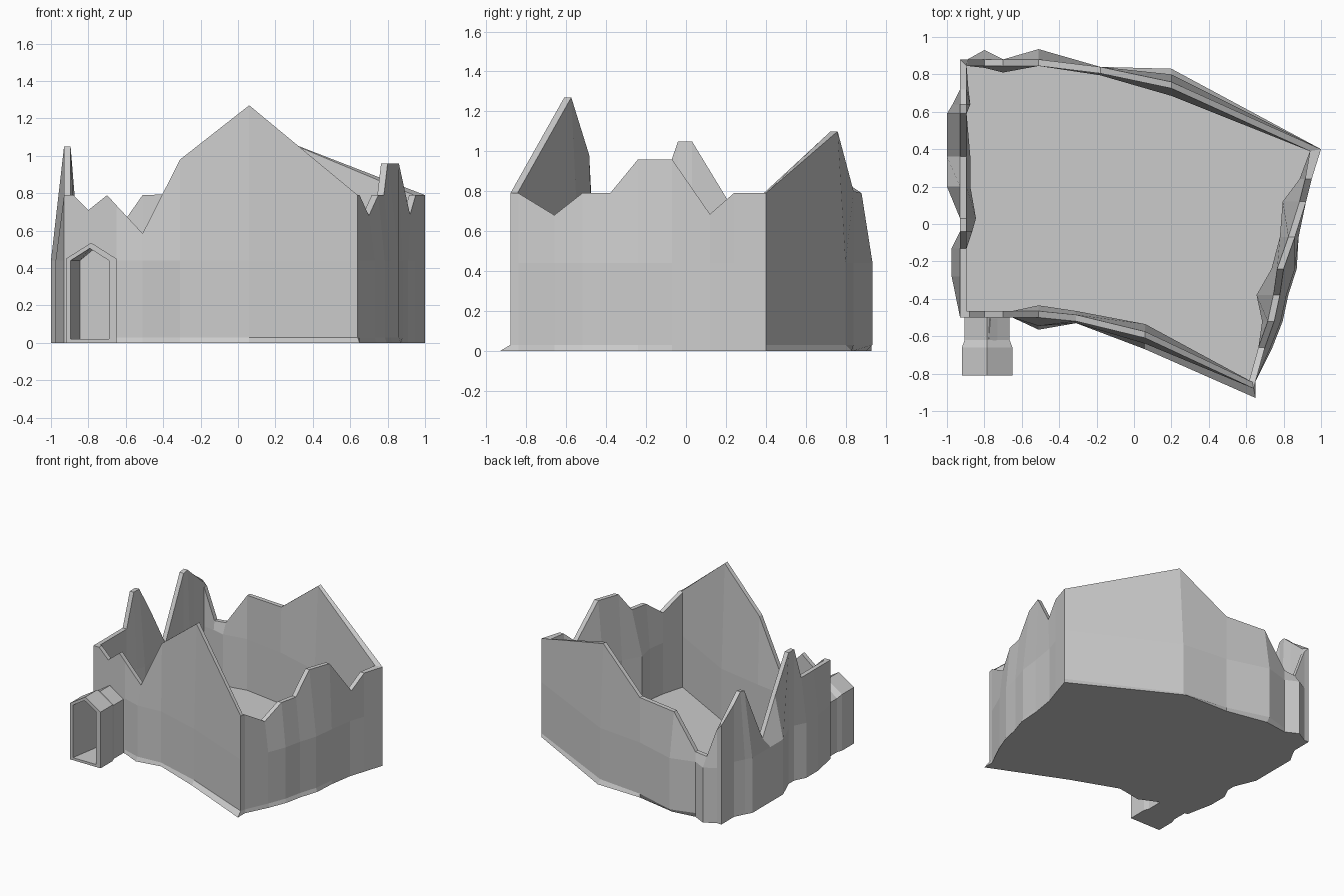
import bpy, bmesh

if "Cube" in bpy.data.objects:
    bpy.data.objects.remove(bpy.data.objects["Cube"])

FLOOR, MID, THICK = 0.03, 0.44, 0.035


def finish(bm, name):
    bmesh.ops.recalc_face_normals(bm, faces=bm.faces)
    mesh = bpy.data.meshes.new(name)
    bm.to_mesh(mesh)
    bm.free()
    bpy.context.collection.objects.link(bpy.data.objects.new(name, mesh))


def bridge(bm, a, b):
    n = len(a)
    for i in range(n):
        j = (i + 1) % n
        bm.faces.new((a[i], a[j], b[j], b[i]))


# Wall columns: x, y of the top outer edge, top height, outward bulge,
# inward bulge, extra lip at the base
front = [(-.88, -.5, .79, 0, 0, 0), (-.80, -.5, .71, 0, 0, 0),
         (-.70, -.5, .79, 0, 0, 0), (-.65, -.5, .735, 0, 0, 0),
         (-.51, -.5, .585, .045, .03, .02), (-.31, -.52, .98, .01, .02, 0),
         (.06, -.61, 1.27, .03, .04, .03)]
right = [(.65, -.84, .79, 0, 0, 0), (.70, -.66, .68, .03, .0, .01),
         (.75, -.52, .79, .035, .03, .01), (.78, -.38, .79, .035, .09, .01),
         (.80, -.24, .96, .06, .03, .01), (.86, -.07, .96, .02, .045, .0),
         (.92, .12, .685, -.01, .09, 0), (.95, .24, .79, 0, .03, 0)]
back = [(.20, .76, 1.10, .04, .04, .03), (-.18, .84, .80, .0, .01, 0),
        (-.51, .88, .79, .055, 0, -.03), (-.70, .88, .52, 0, .035, 0),
        (-.80, .88, .51, .05, .01, 0), (-.89, .88, .75, 0, 0, 0)]
left = [(-.93, .72, .90, 0, .01, 0), (-.93, .64, .97, .04, .02, 0),
        (-.93, .59, .96, .07, 0, 0), (-.93, .36, .49, .07, .02, 0),
        (-.93, .20, .77, .07, .02, 0), (-.93, .03, 1.05, 0, .05, 0),
        (-.93, -.04, 1.05, 0, .03, 0), (-.93, -.13, .79, .045, 0, 0),
        (-.93, -.28, .79, .045, 0, 0)]
# Each run starts with its corner column
runs = [((-1, -1), [(-.93, -.5, .79, 0, 0, 0)]), ((0, -1), front),
        ((.2, -1), [(.64, -.88, .79, 0, 0, .05)]), ((1, 0), right),
        ((1.7, .3), [(1.0, .40, .79, 0, 0, 0)]), ((0, 1), back),
        ((-1, 1), [(-.93, .88, .79, 0, 0, 0)]), ((-1, 0), left)]

# Ruined room: base lip, outer wall, jagged top, inner wall, floor
bm = bmesh.new()
rings = [[] for _ in range(6)]
for (dx, dy), columns in runs:
    for x, y, z, out, inn, lip in columns:
        levels = [(out + lip, 0), (out, FLOOR), (out, min(MID, z - .05)) if out else (0, MID),
                  (0, z), (-THICK, z), (-THICK - inn, FLOOR)]
        for ring, (off, h) in zip(rings, levels):
            ring.append(bm.verts.new((x + dx * off, y + dy * off, h)))
# inner mid level keeps the inward bulge vertical up to the kink
inner_mid = [bm.verts.new((v.co.x, v.co.y, MID)) for v in rings[5]]
rings.insert(5, inner_mid)
for a, b in zip(rings, rings[1:]):
    bridge(bm, a, b)
bm.faces.new(rings[0])
bm.faces.new(rings[-1])
finish(bm, "ruined_room_walls")


# Entrance tunnel: gabled tube lofted along y, closed at the room wall
def gable(bm, y, x0, x1, base, eave, apex):
    pts = [(x0, base), (x1, base), (x1, eave), ((x0 + x1) / 2, apex), (x0, eave)]
    return [bm.verts.new((x, y, z)) for x, z in pts]


bm = bmesh.new()
sections = [(-.485, -.905, -.665, 0, .43, .51), (-.62, -.905, -.665, 0, .43, .51),
            (-.66, -.92, -.65, 0, .45, .535), (-.81, -.92, -.65, 0, .45, .535),
            (-.81, -.895, -.69, .02, .44, .505), (-.505, -.845, -.69, .02, .44, .505)]
loft = [gable(bm, *s) for s in sections]
for a, b in zip(loft, loft[1:]):
    bridge(bm, a, b)
bm.faces.new(loft[0])
bm.faces.new(loft[-1])
finish(bm, "entrance_tunnel")
